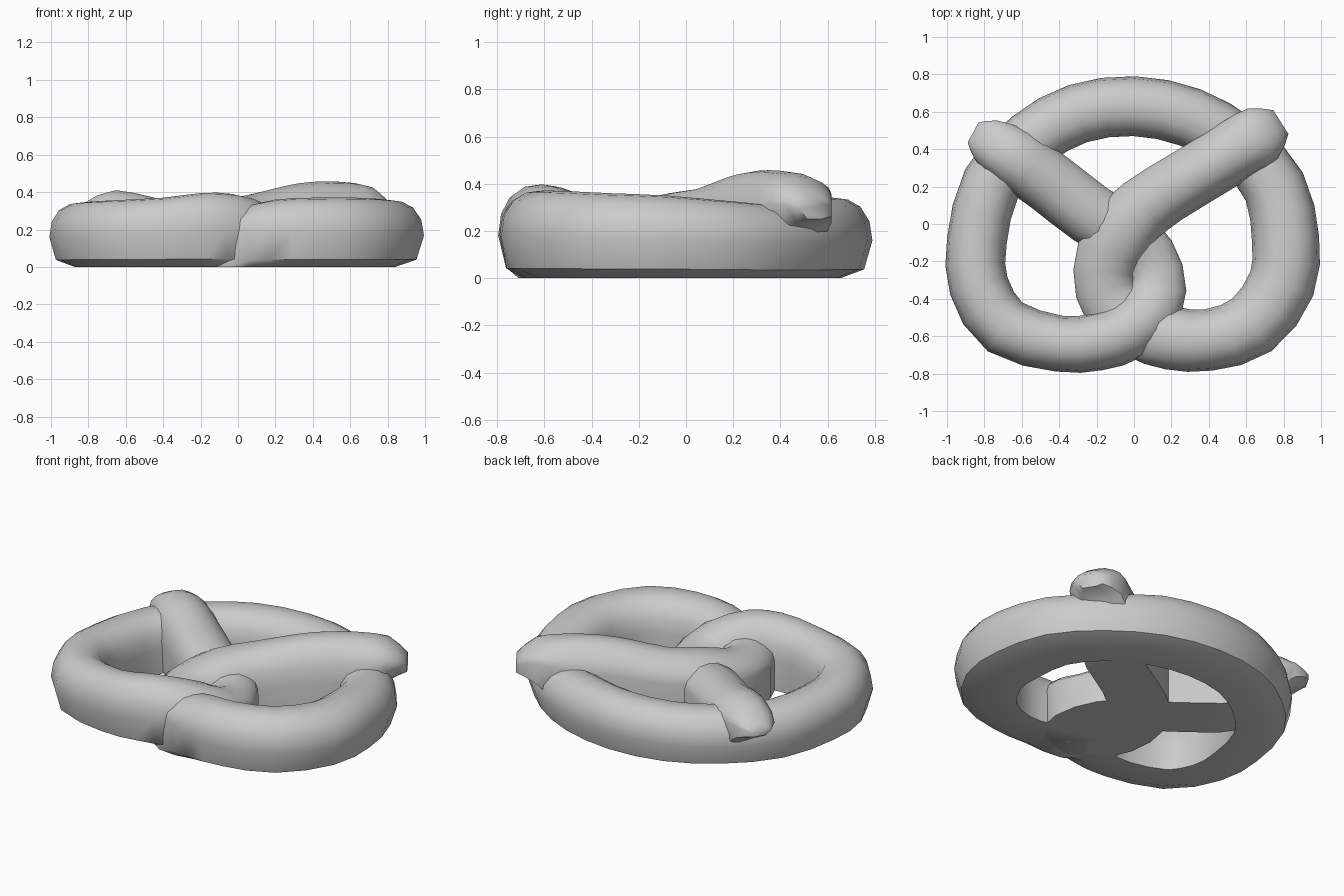
import bpy
import bmesh
from mathutils import Vector

# Remove the default cube
cube = bpy.data.objects.get("Cube")
if cube:
    bpy.data.objects.remove(cube, do_unlink=True)

# Dough material
dough = bpy.data.materials.new("light grey dough")
dough.use_nodes = True
GREY = (0.6, 0.6, 0.6, 1)
dough.diffuse_color = GREY
dough.node_tree.nodes["Principled BSDF"].inputs["Base Color"].default_value = GREY

# Centre line of the rope: x, y, half width, top height
left_arm = [
    (-.86, .49, .06, .29), (-.79, .45, .12, .35), (-.65, .36, .16, .41),
    (-.45, .22, .165, .37), (-.23, .05, .165, .34), (0, -.09, .16, .3),
]
loop = [
    (.11, -.26, .155, .27), (.1, -.43, .165, .34), (-.03, -.57, .16, .39),
    (-.2, -.63, .155, .395), (-.4, -.64, .15, .37), (-.69, -.55, .16, .355),
    (-.83, -.33, .16, .345), (-.84, -.09, .16, .335), (-.76, .22, .16, .33),
    (-.55, .45, .16, .33), (-.3, .59, .16, .335), (0, .63, .16, .34),
    (.3, .57, .16, .34), (.56, .42, .16, .31), (.75, .2, .17, .325),
    (.81, -.08, .18, .35), (.79, -.32, .18, .36), (.63, -.54, .175, .37),
    (.4, -.62, .165, .37), (.2, -.61, .17, .36),
]
right_arm = [
    (.03, -.55, .17, .32), (-.11, -.43, .17, .29), (-.155, -.26, .17, .31),
    (-.08, -.07, .19, .36), (.06, .09, .17, .385), (.26, .22, .165, .435),
    (.4, .305, .165, .455), (.55, .4, .165, .455), (.69, .485, .155, .43),
    (.785, .545, .075, .34),
]

# Outer foot is upright in the twist and tucked in around the loop
loop_rounding = [0, 0, .6] + [1] * (len(loop) - 4) + [.6]


def add_extras(points, lifts, roundings):
    """Append underside height and outer rounding to each point."""
    return [Vector((*p, lift, r)) for p, lift, r in zip(points, lifts, roundings)]


def underside(points):
    """Tip floats above the ring, the rest rests on the ground."""
    return [.25, .21, .06] + [0] * (len(points) - 3)


def smooth_path(points, steps):
    """Sample a spline through the points."""
    result = []
    for i in range(len(points) - 1):
        a = points[max(i - 1, 0)]
        b, c = points[i], points[i + 1]
        d = points[min(i + 2, len(points) - 1)]
        for s in range(steps):
            t = s / steps
            result.append(b + (c - a) * (t / 2)
                          + (a * 2 - b * 5 + c * 4 - d) * (t * t / 2)
                          + (b * 3 - a - c * 3 + d) * (t ** 3 / 2))
    return result + [points[-1]]


def cross_section(rounding, lift):
    """Domed top, upright walls, outer foot tucked in around the loop."""
    square = 1 - rounding
    keel = 1 - 2 * lift
    dome = [(-1, .48), (-.92, .71), (-.68, .89), (-.35, .98), (0, 1),
            (.35, .98), (.68, .89), (.92, .71 + .07 * square), (1, .47 + .18 * square)]
    foot = [(1 - .22 * rounding, .11), (keel - .85 * rounding, 0)]
    return [(-keel, 0)] + dome + foot


# Sweep the cross-section along the rope
path = smooth_path(
    add_extras(left_arm, underside(left_arm), [0] * len(left_arm))
    + add_extras(loop, [0] * len(loop), loop_rounding)
    + add_extras(right_arm, reversed(underside(right_arm)), [0] * len(right_arm)), 2)

bm = bmesh.new()
rings = []
for i, point in enumerate(path):
    x, y, width, top, bottom, rounding = point
    ahead = path[min(i + 1, len(path) - 1)] - path[max(i - 1, 0)]
    side = Vector((-ahead[1], ahead[0], 0)).normalized()
    bottom = max(bottom, 0)
    rounding = min(max(rounding, 0), 1)
    rings.append([
        bm.verts.new(Vector((x, y, bottom + (top - bottom) * up)) + side * width * out)
        for out, up in cross_section(rounding, bottom)])

for first, second in zip(rings, rings[1:]):
    for j in range(len(first)):
        k = (j + 1) % len(first)
        bm.faces.new((first[j], first[k], second[k], second[j]))
bm.faces.new(rings[0])
bm.faces.new(rings[-1])
bmesh.ops.recalc_face_normals(bm, faces=bm.faces)

mesh = bpy.data.meshes.new("twisted_bread")
bm.to_mesh(mesh)
bm.free()
mesh.materials.append(dough)
bread = bpy.data.objects.new("twisted_bread", mesh)
bpy.context.collection.objects.link(bread)

# Smooth shading that keeps the foot edges sharp
bpy.context.view_layer.objects.active = bread
bread.select_set(True)
bpy.ops.object.shade_smooth_by_angle(angle=.9)
